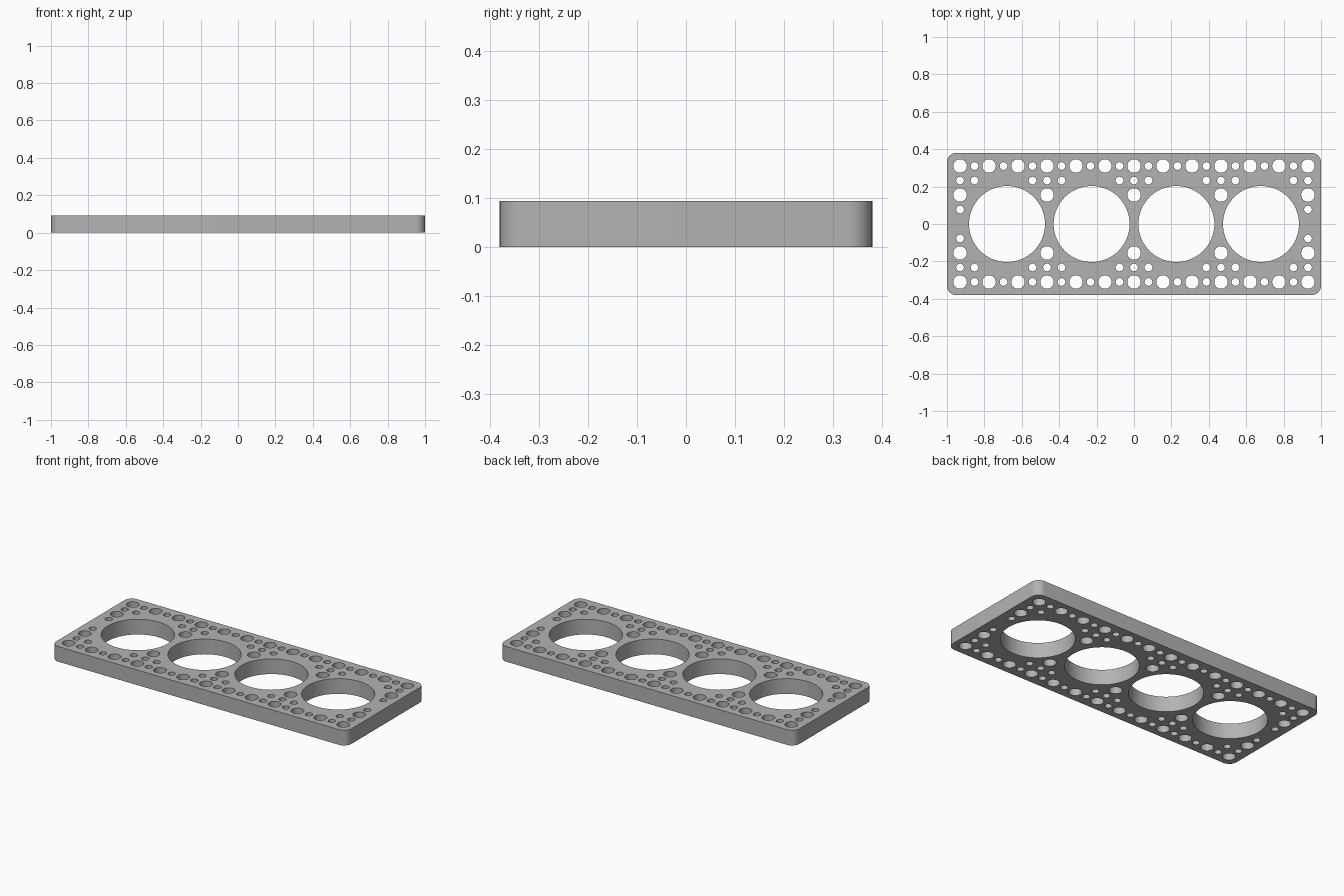
import bpy, bmesh, math
from mathutils import Matrix

default = bpy.data.objects.get("Cube")
if default:
    bpy.data.objects.remove(default, do_unlink=True)

PITCH = 0.0775
HEIGHT = 0.093
HALF_X, HALF_Y, CORNER = 1.0, 0.38, 0.05
BORE, PEG, SCREW = 0.203, 0.036, 0.0205

grey = bpy.data.materials.new("light grey")
grey.use_nodes = True
colour = (0.45, 0.45, 0.45, 1)
grey.diffuse_color = colour
grey.node_tree.nodes["Principled BSDF"].inputs["Base Color"].default_value = colour


def make_object(name, bm):
    mesh = bpy.data.meshes.new(name)
    bm.to_mesh(mesh)
    bm.free()
    mesh.materials.append(grey)
    obj = bpy.data.objects.new(name, mesh)
    bpy.context.collection.objects.link(obj)
    return obj


# Slab with rounded vertical corners
bm = bmesh.new()
bmesh.ops.create_cube(bm, size=1, matrix=Matrix.Translation((0, 0, HEIGHT / 2))
                      @ Matrix.Diagonal((2 * HALF_X, 2 * HALF_Y, HEIGHT, 1)))
upright = [e for e in bm.edges if abs(e.verts[0].co.z - e.verts[1].co.z) > 0.01]
bmesh.ops.bevel(bm, geom=upright, offset=CORNER, segments=10, profile=0.5, affect='EDGES')
plate = make_object("drilled_plate", bm)

# Hole layout: four bores, then the peg and screw holes on a square pitch
holes = [(x, 0, BORE, 96) for x in (-0.679, -0.2265, 0.2265, 0.679)]


def add_row(row, columns, radius):
    for side in (-1, 1):
        holes.extend((c * PITCH, side * row * PITCH, radius, 32) for c in columns)


add_row(4, range(-12, 13, 2), PEG)
add_row(4, range(-11, 12, 2), SCREW)
add_row(3, [c for c in range(-12, 13) if c % 6 in (0, 1, 5)], SCREW)
add_row(2, range(-12, 13, 6), PEG)
add_row(1, (-12, 12), SCREW)

# All hole cutters in one mesh
bm = bmesh.new()
for x, y, radius, sides in holes:
    bmesh.ops.create_cone(bm, cap_ends=True, segments=sides, radius1=radius, radius2=radius,
                          depth=HEIGHT * 2, matrix=Matrix.Translation((x, y, HEIGHT / 2)))
cutter = make_object("hole_cutter", bm)
cutter.hide_render = True

# Cut the holes, then smooth the round walls
drill = plate.modifiers.new("drill", 'BOOLEAN')
drill.operation = 'DIFFERENCE'
drill.solver = 'EXACT'
drill.object = cutter
bpy.ops.object.select_all(action='DESELECT')
plate.select_set(True)
bpy.context.view_layer.objects.active = plate
bpy.ops.object.modifier_apply(modifier=drill.name)
bpy.data.objects.remove(cutter, do_unlink=True)
bpy.ops.object.shade_smooth_by_angle(angle=math.radians(30))
